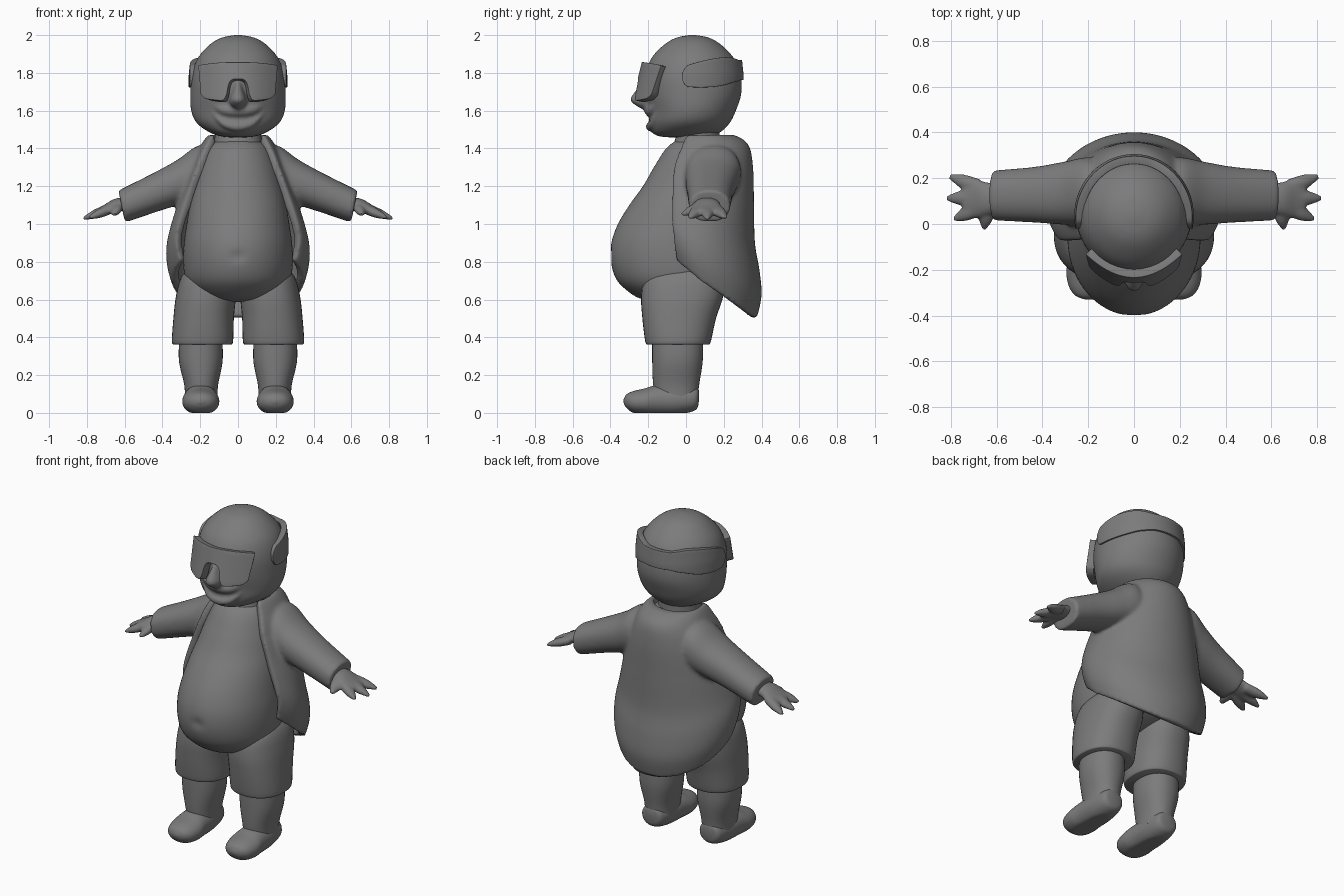
import bpy, bmesh
from math import cos, sin, pi, radians, exp, sqrt
from mathutils import Vector

if "Cube" in bpy.data.objects:
    bpy.data.objects.remove(bpy.data.objects["Cube"])

X, Y, Z = Vector((1, 0, 0)), Vector((0, 1, 0)), Vector((0, 0, 1))
grey = bpy.data.materials.new("dark_grey")
grey.diffuse_color = (.2, .2, .2, 1)
grey.use_nodes = True
grey.node_tree.nodes["Principled BSDF"].inputs["Base Color"].default_value = grey.diffuse_color


def smooth_keys(keys, sub=6):
    """Catmull-Rom through rows of numbers."""
    out = []
    for i in range(len(keys) - 1):
        a, b, c, d = keys[max(i - 1, 0)], keys[i], keys[i + 1], keys[min(i + 2, len(keys) - 1)]
        for s in range(sub):
            t = s / sub
            out.append([0.5 * (2 * q + (r - p) * t + (2 * p - 5 * q + 4 * r - w) * t * t
                               + (3 * q - p - 3 * r + w) * t ** 3) for p, q, r, w in zip(a, b, c, d)])
    return out + [list(keys[-1])]


def loft(bm, keys, u=X, v=Y, n=40, e=2.0):
    """Skin of elliptical rings; key = x, y, z, radius along u, radius along v."""
    def p(c):
        return abs(c) ** (2 / e) * (1 if c >= 0 else -1)
    rings = []
    for x, y, z, a, b in smooth_keys(keys):
        rings.append([bm.verts.new(Vector((x, y, z)) + u * max(a, .001) * p(cos(2 * pi * i / n))
                                   + v * max(b, .001) * p(sin(2 * pi * i / n))) for i in range(n)])
    for r, s in zip(rings, rings[1:]):
        for i in range(n):
            j = (i + 1) % n
            bm.faces.new((r[i], r[j], s[j], s[i]))
    bm.faces.new(rings[0])
    bm.faces.new(rings[-1])
    bmesh.ops.recalc_face_normals(bm, faces=bm.faces)


def sheet(bm, rows):
    """Open grid of points."""
    g = [[bm.verts.new(p) for p in r] for r in rows]
    for r, s in zip(g, g[1:]):
        for j in range(len(r) - 1):
            bm.faces.new((r[j], s[j], s[j + 1], r[j + 1]))


def select(obs):
    bpy.ops.object.select_all(action='DESELECT')
    for o in obs:
        o.select_set(True)
    bpy.context.view_layer.objects.active = obs[0]


def finish(ob, angle):
    for m in list(ob.modifiers):
        bpy.ops.object.modifier_apply(modifier=m.name)
    bpy.ops.object.shade_smooth_by_angle(angle=radians(angle))
    ob.data.materials.clear()
    ob.data.materials.append(grey)
    return ob


def part(name, bm, mirror=False, thick=0, bevel=0, angle=45):
    me = bpy.data.meshes.new(name)
    bm.to_mesh(me)
    bm.free()
    ob = bpy.data.objects.new(name, me)
    bpy.context.collection.objects.link(ob)
    select([ob])
    if thick:
        m = ob.modifiers.new("thickness", 'SOLIDIFY')
        m.thickness, m.offset = thick, -1
    if bevel:
        m = ob.modifiers.new("round", 'BEVEL')
        m.width, m.segments, m.angle_limit = bevel, 3, radians(50)
    if mirror:
        ob.modifiers.new("mirror", 'MIRROR')
    return finish(ob, angle)


def fuse(obs, voxel, soften):
    """Join overlapping parts into one blended skin."""
    select(obs)
    if len(obs) > 1:
        bpy.ops.object.join()
    m = obs[0].modifiers.new("remesh", 'REMESH')
    m.mode, m.voxel_size = 'VOXEL', voxel
    m = obs[0].modifiers.new("soften", 'SMOOTH')
    m.iterations = soften
    return finish(obs[0], 80)


def simple(name, keys, u=X, v=Y, mirror=False, n=40, e=2.0, bevel=0):
    bm = bmesh.new()
    loft(bm, keys, u, v, n, e)
    return part(name, bm, mirror, bevel=bevel)


# Head with nose and mouth blended in
face = [simple("head", [(0, .035, 2.002, .005, .005), (0, .035, 1.987, .085, .085), (0, .035, 1.95, .15, .15),
                        (0, .035, 1.88, .212, .217), (0, .037, 1.79, .244, .252), (0, .04, 1.69, .253, .253),
                        (0, .035, 1.6, .248, .229), (0, .02, 1.535, .219, .212), (0, 0, 1.485, .15, .18),
                        (0, -.01, 1.462, .08, .12), (0, -.01, 1.458, .01, .01)], n=56),
        simple("nose", [(0, -.2, 1.77, .01, .02), (0, -.21, 1.71, .027, .055), (0, -.22, 1.66, .045, .076),
                        (0, -.21, 1.63, .04, .06), (0, -.2, 1.605, .012, .03)], n=24)]
for name, zs, rs in (("upper_lip", (1.635, 1.605, 1.598), (.01, .025, .03)),
                     ("lower_lip", (1.605, 1.535, 1.515), (.008, .02, .024))):
    side = [(.15, -.14, zs[0], rs[0], rs[0]), (.085, -.175, zs[1], rs[1], rs[1])]
    face.append(simple(name, [(-k[0],) + k[1:] for k in side] + [(0, -.19, zs[2], rs[2], rs[2])] + side[::-1],
                       Y, Z, n=16))
fuse(face, .009, 8)
simple("neck", [(0, .06, 1.36, .14, .14), (0, .06, 1.44, .125, .12), (0, .08, 1.55, .12, .1)])

# Goggle lens with a notch for the nose: x, top, bottom
half = [(0, 1.857, 1.768), (.035, 1.857, 1.762), (.052, 1.857, 1.735), (.062, 1.857, 1.69),
        (.078, 1.856, 1.66), (.1, 1.855, 1.654), (.15, 1.85, 1.658), (.19, 1.845, 1.665), (.212, 1.838, 1.685)]
cols = smooth_keys([(-a, b, c) for a, b, c in half[:0:-1]] + half, 3)
rows = []
for i in range(9):
    row = []
    for x, top, bot in cols:
        z = top + (bot - top) * i / 8
        xx = x * (1 - .4 * (1.85 - z) * min(1, abs(x) / .1))
        row.append((xx, -.234 - .25 * (1.857 - z) + 2.4 * xx * xx, z))
    rows.append(row)
bm = bmesh.new()
sheet(bm, rows)
part("goggle_lens", bm, thick=.045, bevel=.008)

# Goggle strap round the back of the head
rows = [[] for _ in range(9)]
for j in range(97):
    t = j / 96
    f = radians(-12 + 204 * t)
    end = min(t, 1 - t)
    h = (.053 + .022 * sin(pi * min(1, end / .4))) * sqrt(max(.1, 1 - max(0, 1 - end / .04) ** 2))
    zc = 1.78 + .035 * min(1, end / .3)
    for i in range(9):
        z = zc + h * (1 - i / 4)
        k = 1 - .4 * max(0, z - 1.79)
        rows[i].append((.261 * k * cos(f), .035 + .27 * k * sin(f), z))
bm = bmesh.new()
sheet(bm, rows)
part("goggle_strap", bm, thick=.035, bevel=.007)

# Torso with round belly and navel
bm = bmesh.new()
loft(bm, [(0, -.1, .588, .02, .02), (0, -.1, .605, .15, .14), (0, -.075, .65, .235, .24),
          (0, -.06, .71, .278, .31), (0, -.06, .8, .29, .338), (0, -.06, .9, .286, .335),
          (0, -.04, 1.0, .272, .32), (0, -.01, 1.1, .255, .29), (0, .03, 1.2, .233, .258),
          (0, .06, 1.3, .208, .23), (0, .07, 1.4, .165, .175), (0, .08, 1.45, .11, .12)], n=72)
for w in bm.verts:
    if w.co.y < 0:
        w.co.y += .014 * exp(-(w.co.x ** 2 + (w.co.z - .83) ** 2) / .0009)
part("torso", bm)

# Open coat: z, half width, centre y, front depth, back depth
prof = smooth_keys([(1.462, .135, .09, .15, .1), (1.472, .155, .1, .19, .15), (1.42, .195, .12, .28, .21),
                    (1.3, .252, .12, .36, .235), (1.1, .305, .1, .34, .26), (.9, .352, .07, .29, .295),
                    (.75, .378, .07, .28, .32), (.62, .376, .07, .26, .33), (.5, .35, .07, .24, .305)], 7)
rows = []
for z, w, yc, fd, bd in prof:
    row = []
    for j in range(65):
        f = radians(-31 + 242 * j / 64)
        s = sin(f)
        hem = .5 + .2 * (1 - s)
        zz = z if z > 1.3 else 1.3 - (1.3 - z) * (1.3 - hem) / .8
        row.append((w * cos(f), yc + (bd if s > 0 else fd) * s, zz))
    rows.append(row)
bm = bmesh.new()
sheet(bm, rows)
coat = part("coat", bm, thick=.045)

# Sleeves, blended into the coat
sleeves = simple("sleeves", [(.1, .15, 1.31, .09, .11), (.19, .145, 1.28, .145, .135), (.3, .135, 1.225, .138, .116),
                             (.43, .128, 1.17, .122, .101), (.6, .125, 1.099, .11, .088),
                             (.616, .125, 1.093, .108, .086)], Y, Vector((.2, 0, .98)), True, e=2.2)
fuse([coat, sleeves], .01, 12)

# Hands: palm and tapering fingers fused together
bm = bmesh.new()
up = Vector((.3, 0, .95))
loft(bm, [(.56, .115, 1.112, .06, .035), (.64, .11, 1.1, .072, .036), (.7, .11, 1.075, .085, .028),
          (.745, .112, 1.058, .07, .02)], Y, up, 24)
for (x, y, z), (tx, ty, tz) in (((.68, .16, 1.078), (.806, .209, 1.033)), ((.69, .115, 1.078), (.82, .112, 1.028)),
                                ((.68, .07, 1.078), (.787, .02, 1.033)), ((.64, .07, 1.09), (.655, -.022, 1.05))):
    a, b = Vector((x, y, z)), Vector((tx, ty, tz))
    d = (b - a).normalized()
    u = d.cross(up).normalized()
    loft(bm, [(*a.lerp(b, t), r, r * .75) for t, r in ((0, .036), (.5, .032), (.85, .018), (1, .009))],
         u, u.cross(d), 16)
fuse([part("hands", bm, True)], .008, 4)

# Shorts, legs and shoes
simple("shorts", [(.188, -.042, .362, .15, .163), (.188, -.042, .38, .162, .174), (.182, -.036, .5, .16, .195),
                  (.17, -.02, .62, .158, .217), (.16, -.01, .72, .14, .205), (.14, 0, .79, .1, .13)],
       mirror=True, e=2.3)
simple("legs", [(.195, -.05, .07, .085, .11), (.195, -.052, .15, .09, .122), (.197, -.045, .28, .116, .134),
                (.197, -.045, .42, .112, .134)], mirror=True, e=2.2)
bm = bmesh.new()
loft(bm, [(.197, .068, .09, .03, .03), (.197, .05, .077, .068, .062), (.197, -.04, .07, .086, .078),
          (.197, -.15, .068, .092, .08), (.197, -.22, .06, .098, .069), (.197, -.28, .058, .084, .057),
          (.197, -.315, .062, .055, .036), (.197, -.33, .062, .015, .01)], X, Z, e=2.1)
for w in bm.verts:
    w.co.z = max(w.co.z, 0)
part("shoes", bm, True)
